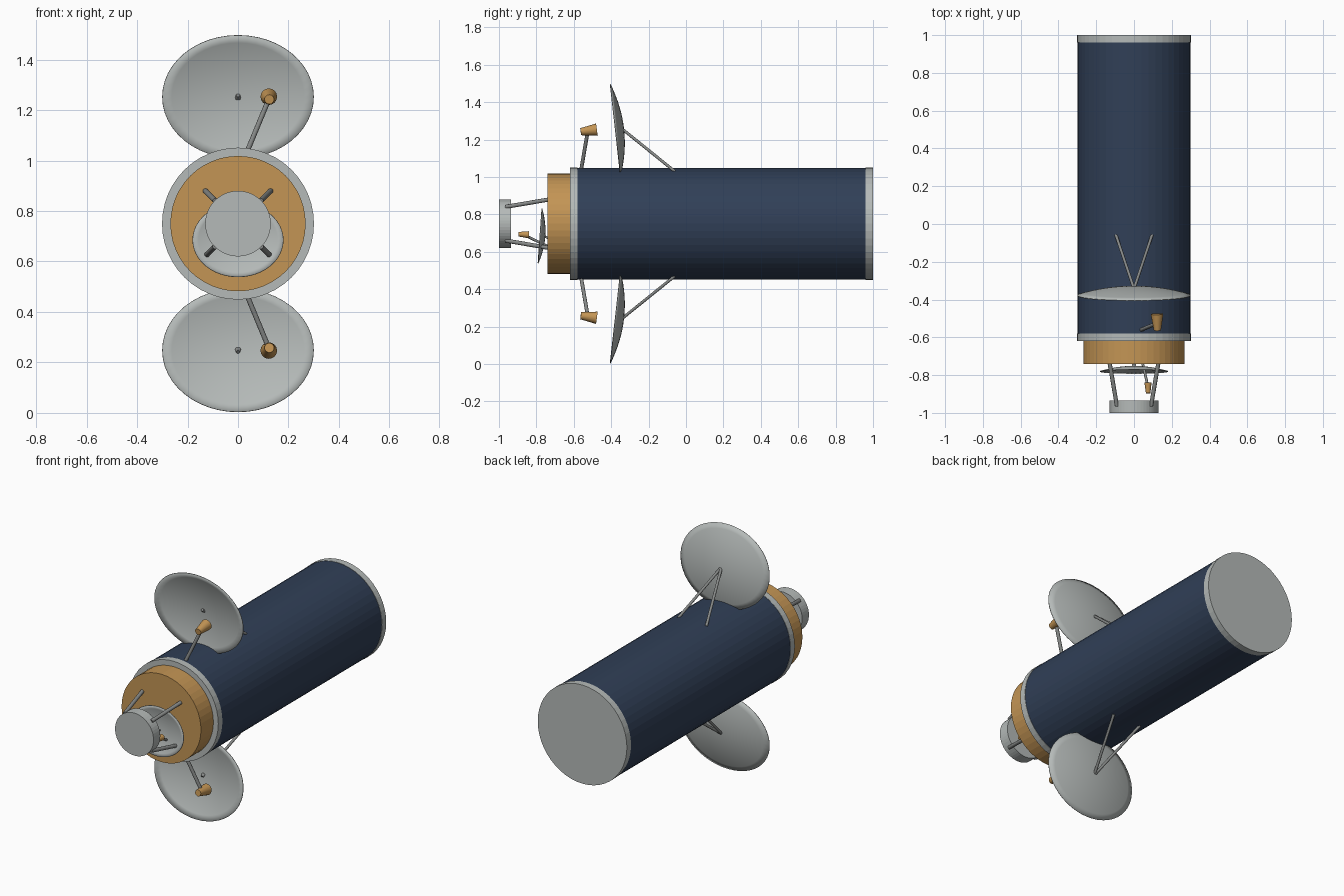
import bpy, bmesh, math
from mathutils import Vector, Matrix

cube = bpy.data.objects.get("Cube")
if cube:
    bpy.data.objects.remove(cube, do_unlink=True)


def material(name, rgb):
    m = bpy.data.materials.new(name)
    m.use_nodes = True
    color = (*rgb, 1)
    m.diffuse_color = color
    m.node_tree.nodes["Principled BSDF"].inputs["Base Color"].default_value = color
    return m


GREY = material("light grey", (0.46, 0.49, 0.48))
BLUE = material("navy blue", (0.03, 0.05, 0.095))
GOLD = material("gold", (0.55, 0.30, 0.09))
METAL = material("strut grey", (0.24, 0.25, 0.245))
AXIS_Z = 0.75


def add_object(name, bm, mat, smooth=False):
    mesh = bpy.data.meshes.new(name)
    bm.to_mesh(mesh)
    bm.free()
    mesh.materials.append(mat)
    ob = bpy.data.objects.new(name, mesh)
    bpy.context.collection.objects.link(ob)
    if smooth:
        bpy.ops.object.select_all(action='DESELECT')
        ob.select_set(True)
        bpy.context.view_layer.objects.active = ob
        bpy.ops.object.shade_smooth_by_angle(angle=math.radians(35))
    return ob


def cone(name, start, end, r1, r2, mat, sides=12, smooth=True):
    """Tapered cylinder running between two points."""
    start, end = Vector(start), Vector(end)
    axis = end - start
    turn = axis.to_track_quat('Z', 'Y').to_matrix().to_4x4()
    bm = bmesh.new()
    bmesh.ops.create_cone(bm, cap_ends=True, segments=sides, radius1=r1, radius2=r2,
                          depth=axis.length,
                          matrix=Matrix.Translation((start + end) / 2) @ turn)
    return add_object(name, bm, mat, smooth)


def drum(name, y0, y1, r, mat):
    """Section of the hull along the y axis."""
    return cone(name, (0, y0, AXIS_Z), (0, y1, AXIS_Z), r, r, mat, 48, False)


def dish(name, centre, rx, rz, depth, tilt):
    """Shallow oval bowl open to the front; tilt leans the top forward."""
    bm = bmesh.new()
    rings, sides = 8, 48
    apex = bm.verts.new((0, depth, 0))
    previous = None
    for i in range(1, rings + 1):
        t = i / rings
        ring = []
        for k in range(sides):
            a = math.tau * k / sides
            ring.append(bm.verts.new((rx * t * math.cos(a), depth * (1 - t * t),
                                      rz * t * math.sin(a))))
        for k in range(sides):
            n = (k + 1) % sides
            if previous:
                bm.faces.new((previous[k], previous[n], ring[n], ring[k]))
            else:
                bm.faces.new((apex, ring[n], ring[k]))
        previous = ring
    bmesh.ops.recalc_face_normals(bm, faces=bm.faces)
    bm.transform(Matrix.Translation(centre) @ Matrix.Rotation(tilt, 4, 'X'))
    ob = add_object(name, bm, GREY, True)
    solid = ob.modifiers.new("thickness", 'SOLIDIFY')
    solid.thickness = 0.004
    solid.offset = 0
    return ob


# Hull sections
drum("main_body", -0.58, 0.96, 0.299, BLUE)
drum("rear_ring", 0.96, 1.0, 0.301, GREY)
drum("front_ring", -0.62, -0.58, 0.301, GREY)
drum("gold_collar", -0.74, -0.62, 0.268, GOLD)
drum("nose_disc", -1.0, -0.935, 0.13, GREY)

# Four struts carrying the nose disc
for sx, side in ((1, "left"), (-1, "right")):
    for sz, level in ((1, "upper"), (-1, "lower")):
        cone(f"nose_strut_{level}_{side}",
             (0.09 * sx, -0.965, AXIS_Z + 0.09 * sz),
             (0.13 * sx, -0.73, AXIS_Z + 0.13 * sz), 0.011, 0.011, METAL)

# Upper and lower antennas, mirrored about the hull axis
for s, level in ((1, "upper"), (-1, "lower")):
    def at(x, y, dz):
        return (x, y, AXIS_Z + s * dz)

    dish(f"{level}_dish", at(0, -0.378, 0.502), 0.30, 0.246, 0.045, s * math.radians(6.4))
    for sx, side in ((1, "left"), (-1, "right")):
        cone(f"{level}_dish_strut_{side}", at(0, -0.343, 0.508),
             at(0.095 * sx, -0.06, 0.28), 0.008, 0.008, METAL)
    cone(f"{level}_feed_arm", at(0.034, -0.562, 0.28), at(0.123, -0.525, 0.495),
         0.01, 0.01, METAL)
    cone(f"{level}_feed_horn", at(0.124, -0.563, 0.492), at(0.122, -0.477, 0.503),
         0.019, 0.033, GOLD, 16)

# Small antenna in front of the collar
dish("nose_dish", (0, -0.781, 0.685), 0.18, 0.147, 0.027, math.radians(-4))
for sx, side in ((1, "left"), (-1, "right")):
    cone(f"nose_dish_strut_{side}", (0, -0.758, 0.685), (0.02 * sx, -0.70, 0.65),
         0.006, 0.006, METAL)
cone("nose_feed_arm", (0.045, -0.735, 0.627), (0.075, -0.865, 0.69), 0.007, 0.007, METAL)
cone("nose_feed_horn", (0.075, -0.896, 0.694), (0.074, -0.84, 0.691), 0.012, 0.019, GOLD, 16)
